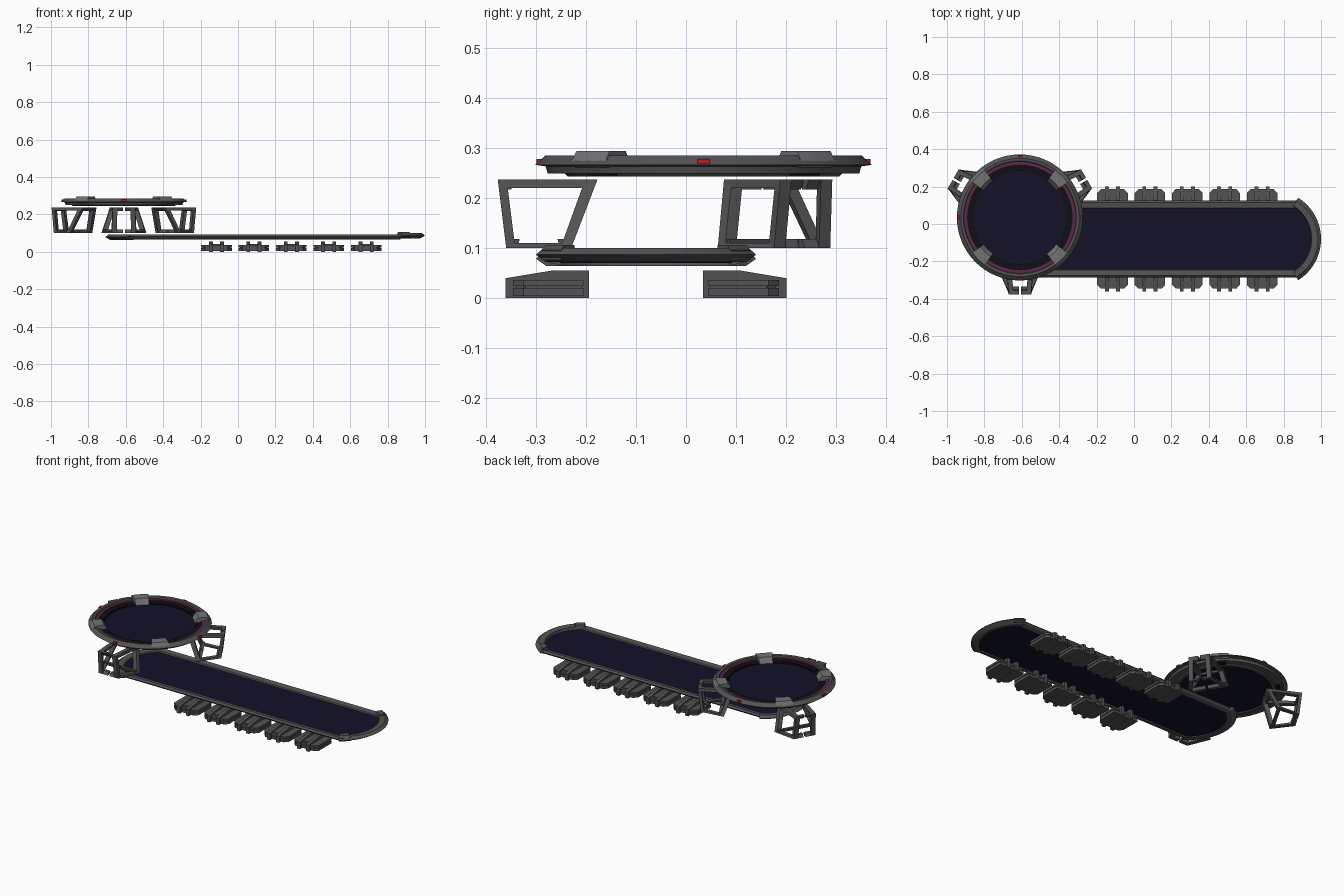
import bpy, bmesh
from math import sin, cos, pi, radians
from mathutils import Vector, Matrix

if "Cube" in bpy.data.objects:
    bpy.data.objects.remove(bpy.data.objects["Cube"])


def material(name, r, g, b):
    m = bpy.data.materials.new(name)
    m.diffuse_color = (r, g, b, 1)
    m.use_nodes = True
    m.node_tree.nodes["Principled BSDF"].inputs["Base Color"].default_value = m.diffuse_color
    return m


GREY = material("dark_metal", 0.085, 0.085, 0.085)
LIGHT = material("light_metal", 0.17, 0.17, 0.17)
NAVY = material("navy_panel", 0.006, 0.006, 0.022)
BLACK = material("black_trim", 0.005, 0.005, 0.006)
MAGENTA = material("magenta_trim", 0.10, 0.02, 0.07)
RED = material("red_light", 0.5, 0.01, 0.02)


def finish(name, bm, mat, smooth=False):
    bmesh.ops.recalc_face_normals(bm, faces=bm.faces)
    me = bpy.data.meshes.new(name)
    bm.to_mesh(me)
    bm.free()
    ob = bpy.data.objects.new(name, me)
    bpy.context.collection.objects.link(ob)
    me.materials.append(mat)
    if smooth:
        bpy.ops.object.select_all(action='DESELECT')
        ob.select_set(True)
        bpy.context.view_layer.objects.active = ob
        bpy.ops.object.shade_smooth_by_angle(angle=radians(25))
    return ob


def loft(bm, rings, closed=False):
    """Skin a list of equal point rings; cap the ends unless closed."""
    vs = [[bm.verts.new(p) for p in ring] for ring in rings]
    n = len(vs[0])
    for i in range(len(vs) if closed else len(vs) - 1):
        a, b = vs[i], vs[(i + 1) % len(vs)]
        for j in range(n):
            k = (j + 1) % n
            bm.faces.new((a[j], a[k], b[k], b[j]))
    if not closed:
        bm.faces.new(vs[0])
        bm.faces.new(vs[-1])


def sweep(name, profile, centre, mat, a0=0, a1=360, n=64):
    """Revolve an (r, z) profile around a vertical axis."""
    full = a1 - a0 == 360
    rings = []
    for i in range(n if full else n + 1):
        a = radians(a0 + (a1 - a0) * i / n)
        rings.append([(centre[0] + r * cos(a), centre[1] + r * sin(a), z) for r, z in profile])
    bm = bmesh.new()
    loft(bm, rings, full)
    return finish(name, bm, mat, True)


def slab(name, outline, z0, z1, mat):
    bm = bmesh.new()
    loft(bm, [[(x, y, z0) for x, y in outline], [(x, y, z1) for x, y in outline]])
    return finish(name, bm, mat)


def rect(r0, r1, z0, z1):
    return [(r0, z0), (r1, z0), (r1, z1), (r0, z1)]


# ---- round upper platform ----
DC = (-0.61, 0.035)
sweep("platform_rim", [(0.255, 0.244), (0.272, 0.244), (0.278, 0.25), (0.312, 0.25), (0.316, 0.264),
                       (0.337, 0.267), (0.316, 0.286), (0.302, 0.284), (0.298, 0.27), (0.255, 0.262)],
      DC, GREY)
slab("platform_panel", [(DC[0] + 0.257 * cos(2 * pi * i / 64), DC[1] + 0.257 * sin(2 * pi * i / 64))
                        for i in range(64)], 0.25, 0.262, NAVY)
sweep("platform_inner_ring", rect(0.248, 0.284, 0.258, 0.268), DC, BLACK)
sweep("platform_glow_ring", rect(0.282, 0.302, 0.262, 0.275), DC, MAGENTA)
for k in range(4):
    a = 45 + 90 * k
    sweep("platform_clamp", [(0.242, 0.264), (0.262, 0.295), (0.316, 0.295), (0.331, 0.27), (0.318, 0.262)],
          DC, LIGHT, a - 8.5, a + 8.5, 4)
    sweep("clamp_underside", rect(0.25, 0.3, 0.246, 0.256), DC, BLACK, a - 6, a + 6, 4)
    sweep("dark_trim_block", rect(0.25, 0.29, 0.262, 0.272), DC, BLACK, a + 20, a + 70, 12)
    sweep("rim_light", rect(0.322, 0.334, 0.268, 0.279), DC, RED, a + 43, a + 47, 2)

# ---- long lower runway ----
CY, MX = -0.08, 0.145          # runway mirror lines
ENDS = ((0.74, 0), (2 * MX - 0.74, 180))
outline = []
for cx, turn in ENDS:
    for i in range(17):
        a = radians(turn - 54 + 108 * i / 16)
        outline.append((cx + 0.216 * cos(a), CY + 0.216 * sin(a)))
slab("runway_panel", outline, 0.070, 0.080, NAVY)

for s in (1, -1):
    prof = [(0.16, 0.074), (0.17, 0.065), (0.195, 0.072), (0.205, 0.083), (0.196, 0.092), (0.166, 0.087)]
    bm = bmesh.new()
    loft(bm, [[(x, CY + s * d, z) for d, z in prof] for x in (2 * MX - 0.87, 0.87)])
    finish("runway_rail", bm, GREY)

for (cx, turn), dz in zip(ENDS, (0, -0.008)):
    prof = [(0.205, 0.072), (0.235, 0.072), (0.26, 0.087), (0.243, 0.1), (0.21, 0.096)]
    sweep("runway_end_rim", [(r, z + dz) for r, z in prof], (cx, CY), GREY, turn - 58, turn + 58, 24)
for s in (1, -1):
    a0, a1 = sorted((s * 43, s * 57))
    sweep("runway_tip_block", [(0.205, 0.076), (0.25, 0.076), (0.25, 0.096), (0.24, 0.106), (0.21, 0.106)],
          (0.74, CY), GREY, a0, a1, 4)

# ---- three open-frame supports below the platform ----
# corners of a half frame as (radius, tangent, z)
OUT = [Vector(p) for p in ((0.212, 0.075, 0.238), (0.412, 0.060, 0.238),
                           (0.395, 0.065, 0.100), (0.265, 0.120, 0.100))]
INN = [Vector(p) for p in ((0.243, 0.077, 0.221), (0.392, 0.062, 0.221),
                           (0.378, 0.067, 0.110), (0.283, 0.113, 0.110))]
DEPTH = Vector((0, -0.026, 0))


def half_frame(bm, place):
    # window-shaped side frame
    loft(bm, [[place(p) for p in (OUT[i], INN[i], INN[i] + DEPTH, OUT[i] + DEPTH)] for i in range(4)], True)
    # cross bars reaching toward the middle, leaving a narrow gap
    for i in range(4):
        o, c = OUT[i], INN[i]
        sx = 0.022 if i in (0, 3) else -0.022
        dz = -0.02 if i < 2 else 0.018
        lean = (c.x - o.x) * 0.6
        sec = [(o.x, o.z), (o.x + sx, o.z), (o.x + sx + lean * 0.5, o.z + dz), (o.x + lean, o.z + dz)]
        loft(bm, [[place(Vector((r, t, z))) for r, z in sec] for t in (o.y - 0.012, 0.006)])


for k in range(3):
    rot = Matrix.Translation((DC[0], DC[1], 0)) @ Matrix.Rotation(radians(30 + 120 * k), 4, 'Z')
    for s in (1, -1):
        bm = bmesh.new()
        half_frame(bm, lambda p: rot @ Vector((p.x, s * p.y, p.z)))
        finish("support_frame", bm, GREY)

# ---- ten bracket pads under the runway ----
for k in range(5):
    px = -0.115 + 0.2 * k
    for s in (1, -1):
        # stacked chamfered plates
        plate = [(-0.082, 0.125), (0.082, 0.125), (0.082, 0.245), (0.062, 0.266), (-0.062, 0.266), (-0.082, 0.245)]
        pts = [(px + x, CY + s * d) for x, d in plate]
        slab("pad_lower_plate", pts, 0.004, 0.020, GREY)
        slab("pad_upper_plate", pts, 0.024, 0.036, GREY)
        core = [(px + x * 0.9, CY + s * (0.19 + (d - 0.19) * 0.93)) for x, d in plate]
        slab("pad_core", core, 0.016, 0.028, GREY)
        # two upright fins with a sloped top
        fin = [(0.114, 0.0), (0.281, 0.0), (0.281, 0.04), (0.19, 0.055), (0.114, 0.055)]
        for fx in (-0.03, 0.03):
            bm = bmesh.new()
            loft(bm, [[(px + fx + w, CY + s * d, z) for d, z in fin] for w in (-0.010, 0.010)])
            finish("pad_fin", bm, GREY)
        slab("pad_bridge", [(px + x, CY + s * d) for x, d in rect(-0.03, 0.03, 0.13, 0.25)],
             0.034, 0.041, GREY)
